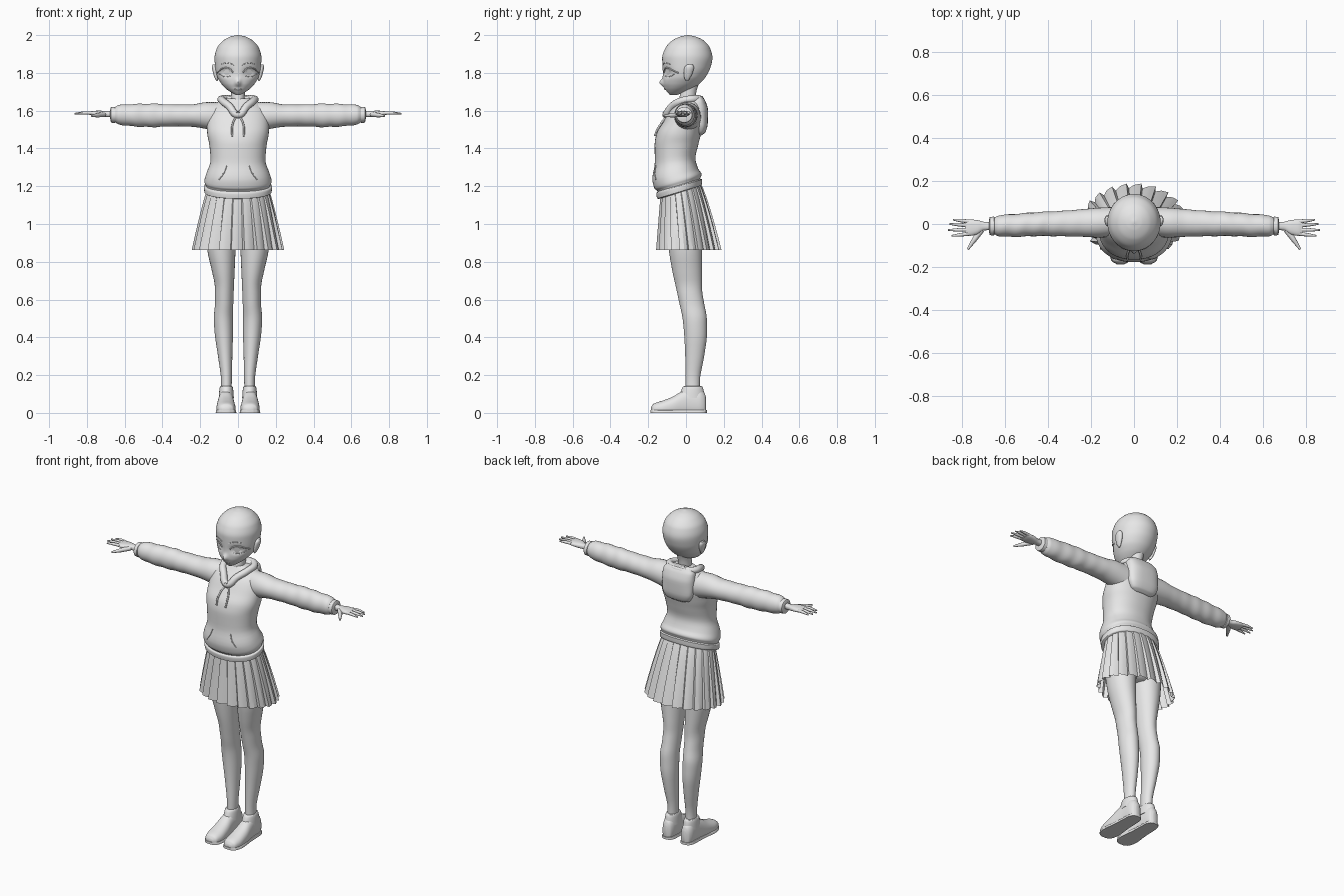
import bpy, bmesh, math
from mathutils import Vector
from mathutils.bvhtree import BVHTree

grey = bpy.data.materials.new("light grey")
grey.diffuse_color = (0.8, 0.8, 0.8, 1)


def finish(name, verts, faces, angle=50, mirror=False):
    me = bpy.data.meshes.new(name)
    me.from_pydata(verts, [], faces)
    bm = bmesh.new()
    bm.from_mesh(me)
    bmesh.ops.recalc_face_normals(bm, faces=bm.faces)
    bm.to_mesh(me)
    bm.free()
    me.polygons.foreach_set("use_smooth", [True] * len(me.polygons))
    me.set_sharp_from_angle(angle=math.radians(angle))
    me.materials.append(grey)
    ob = bpy.data.objects.new(name, me)
    bpy.context.collection.objects.link(ob)
    if mirror:
        mod = ob.modifiers.new("mirror", 'MIRROR')
        mod.use_mirror_merge = False
    return ob


def smooth_rows(rows, steps):
    """Monotone cubic interpolation of the rows along their first value."""
    def slopes(i, c):
        d = [(rows[j + 1][c] - rows[j][c]) / (rows[j + 1][0] - rows[j][0])
             for j in (i - 1, i) if 0 <= j < len(rows) - 1]
        if len(d) == 1:
            return d[0]
        return 0 if d[0] * d[1] <= 0 else 2 * d[0] * d[1] / (d[0] + d[1])
    out = []
    for i in range(len(rows) - 1):
        a, b = rows[i], rows[i + 1]
        h = b[0] - a[0]
        for k in range(steps):
            u = k / steps
            row = [a[0] + h * u]
            for c in range(1, 5):
                row.append((2*u**3 - 3*u*u + 1) * a[c] + (u**3 - 2*u*u + u) * h * slopes(i, c)
                           + (3*u*u - 2*u**3) * b[c] + (u**3 - u*u) * h * slopes(i + 1, c))
            out.append(row)
    return out + [list(rows[-1])]


def loft(name, axis, rows, n=32, steps=4, p=2.0, warp=None, mirror=False, angle=50):
    """Rows are (position, a_min, a_max, b_min, b_max) of rounded sections along an axis."""
    rows = smooth_rows(rows, steps)
    verts = []
    for t, a0, a1, b0, b1 in rows:
        for k in range(n):
            c, s = math.cos(math.tau * k / n), math.sin(math.tau * k / n)
            a = (a0 + a1) / 2 + (a1 - a0) / 2 * math.copysign(abs(c) ** (2 / p), c)
            b = (b0 + b1) / 2 + (b1 - b0) / 2 * math.copysign(abs(s) ** (2 / p), s)
            v = Vector({'z': (a, b, t), 'x': (t, a, b), 'y': (a, t, b)}[axis])
            verts.append(warp(v) if warp else v)
    m = len(rows)
    faces = [(r*n + k, r*n + (k+1) % n, (r+1)*n + (k+1) % n, (r+1)*n + k)
             for r in range(m - 1) for k in range(n)]
    faces += [tuple(range(n)), tuple(range((m-1)*n, m*n))]
    return finish(name, verts, faces, angle, mirror)


def sym(rows):
    return [(z, -w, w, f, b) for z, w, f, b in rows]


def tube(name, pts, radius, closed=False, radii=None):
    cu = bpy.data.curves.new(name, 'CURVE')
    cu.dimensions = '3D'
    cu.bevel_depth = radius
    cu.bevel_resolution = 3
    cu.resolution_u = 6
    cu.use_fill_caps = True
    sp = cu.splines.new('BEZIER')
    sp.bezier_points.add(len(pts) - 1)
    for i, (bp, co) in enumerate(zip(sp.bezier_points, pts)):
        bp.co = co
        bp.handle_left_type = bp.handle_right_type = 'AUTO'
        bp.radius = radii[i] if radii else 1
    sp.use_cyclic_u = closed
    cu.materials.append(grey)
    bpy.context.collection.objects.link(bpy.data.objects.new(name, cu))


def bump(x, z, cx, cz, sx, sz):
    return math.exp(-((x - cx) / sx) ** 2 - ((z - cz) / sz) ** 2)


def on_front(ob, pts, out=0.0):
    """Project (x, z) points onto the front of a mesh."""
    me = ob.data
    tree = BVHTree.FromPolygons([v.co for v in me.vertices], [p.vertices[:] for p in me.polygons])
    res = []
    for x, z in pts:
        hit = tree.ray_cast(Vector((x, -1, z)), Vector((0, 1, 0)))[0]
        if hit:
            res.append((x, hit.y - out, z))
    return res


# Head with eye sockets, nose and lips
def face(v):
    if v.y < -0.02:
        v.y += 0.016 * bump(abs(v.x), v.z, 0.06, 1.80, 0.03, 0.022)
        v.y -= 0.02 * bump(v.x, v.z, 0, 1.748, 0.014, 0.02)
        v.y -= 0.004 * bump(v.x, v.z, 0, 1.715, 0.02, 0.006)
    return v


head = loft("head", 'z', sym([
    (1.683, .012, -.085, -.05), (1.70, .042, -.1, 0), (1.72, .068, -.112, .04),
    (1.745, .09, -.12, .075), (1.78, .11, -.122, .105), (1.83, .121, -.124, .13),
    (1.88, .124, -.126, .14), (1.93, .112, -.11, .128), (1.97, .08, -.075, .095),
    (1.992, .04, -.03, .052), (2.0, .004, .005, .015)]), n=80, steps=6, warp=face)
loft("neck", 'z', sym([(1.58, .045, -.04, .06), (1.66, .036, -.035, .05),
                       (1.70, .036, -.03, .055), (1.75, .04, -.02, .07)]))

# Ears, leaning outwards
loft("ear", 'z', [(1.758, .108, .114, 0, .012), (1.77, .105, .122, -.008, .02),
                  (1.80, .105, .132, -.012, .035), (1.83, .108, .138, -.008, .042),
                  (1.845, .115, .135, .008, .036)], n=20, mirror=True)

# Eyes, lashes, brows and mouth
for s in (1, -1):
    iris = [(s * (.06 + .014 * math.cos(a)), 1.802 + .017 * math.sin(a))
            for a in [math.tau * k / 16 for k in range(16)]]
    finish("iris", on_front(head, iris, .003), [tuple(range(16))])
    for name, pts, r in (
            ("upper_lash", [(.026, 1.803), (.045, 1.822), (.075, 1.826), (.098, 1.812), (.11, 1.80)], .0035),
            ("lower_lash", [(.04, 1.784), (.06, 1.78), (.085, 1.784), (.1, 1.796)], .002),
            ("brow", [(.022, 1.842), (.055, 1.853), (.09, 1.846)], .002)):
        tube(name, on_front(head, [(s * x, z) for x, z in pts], .001), r)
tube("mouth", on_front(head, [(-.02, 1.716), (0, 1.714), (.02, 1.716)]), .0015)


# Sweatshirt body, its hem tilted up towards the back
def tilt(v):
    v.z += (v.y + .035) * .3 * min(1, max(0, (1.4 - v.z) / .18))
    return v


body = loft("sweatshirt", 'z', sym([
    (1.165, .16, -.14, .07), (1.17, .178, -.153, .083), (1.20, .18, -.157, .085),
    (1.206, .171, -.15, .075), (1.228, .178, -.168, .083), (1.27, .168, -.178, .065),
    (1.34, .145, -.165, .05), (1.42, .152, -.166, .065), (1.48, .163, -.155, .08),
    (1.54, .165, -.12, .09), (1.60, .152, -.085, .09), (1.645, .11, -.045, .08),
    (1.665, .06, -.03, .06)]), n=64, p=2.2, warp=tilt)
for s in (1, -1):
    tube("pocket_edge", on_front(body, [(s * .06, 1.31), (s * .075, 1.27), (s * .1, 1.235)]), .003)

# Hood: collar roll round the neck and the bag on the back
right = [(.045, -.075, 1.622), (.082, -.02, 1.652), (.08, .045, 1.662)]
tube("hood_collar", [(0, -.105, 1.578)] + right + [(0, .075, 1.66)]
     + [(-x, y, z) for x, y, z in reversed(right)], .02, closed=True)
loft("hood_bag", 'z', sym([
    (1.468, .05, .05, .08), (1.485, .08, .045, .102), (1.53, .1, .03, .115),
    (1.60, .105, .0, .117), (1.65, .1, .02, .103), (1.678, .075, .045, .085)]), p=2.8)

# Drawstrings
for s in (1, -1):
    pts = [(s * .008, 1.575), (s * .025, 1.54), (s * .032, 1.50), (s * .03, 1.465)]
    tube("drawstring", [(s * .006, -.12, 1.595)] + on_front(body, pts, .008), .005)


# Sleeves with soft folds, and cuffs
def folds(v):
    k = 1 + .025 * math.sin(v.x * 75 + v.y * 30) * min(1, max(0, (v.x - .2) * 4))
    return Vector((v.x, v.y * k, 1.577 + (v.z - 1.577) * k))


loft("sleeve", 'x', [
    (.08, -.055, .08, 1.485, 1.645), (.16, -.063, .076, 1.502, 1.645),
    (.25, -.059, .068, 1.515, 1.633), (.35, -.057, .06, 1.517, 1.633),
    (.45, -.056, .055, 1.513, 1.637), (.55, -.06, .047, 1.517, 1.635),
    (.63, -.056, .04, 1.527, 1.63), (.655, -.046, .028, 1.54, 1.618)],
    n=28, steps=8, warp=folds, mirror=True)
loft("cuff", 'x', [(.648, -.04, .02, 1.545, 1.61), (.652, -.053, .034, 1.535, 1.62),
                   (.672, -.052, .033, 1.537, 1.619), (.677, -.032, .012, 1.558, 1.603)],
     n=28, mirror=True)

# Hands and fingers
loft("palm", 'x', [(.66, -.028, .008, 1.565, 1.60), (.70, -.03, .01, 1.566, 1.597),
                   (.73, -.048, .018, 1.568, 1.60), (.765, -.055, .021, 1.572, 1.599),
                   (.787, -.05, .016, 1.578, 1.594)], n=24, p=2.4, mirror=True)
for s in (1, -1):
    for y0, y1, x1 in ((.012, .02, .843), (-.007, .0, .86), (-.027, -.028, .866), (-.046, -.055, .85)):
        tube("finger", [(s * .77, y0, 1.587), (s * (.77 + x1) / 2, (y0 + y1) / 2, 1.588), (s * x1, y1, 1.584)],
             .0088, radii=[1, .95, .45])
    tube("thumb", [(s * .71, -.028, 1.58), (s * .742, -.07, 1.576), (s * .775, -.118, 1.572)],
         .012, radii=[1.1, 1, .45])

# Pleated skirt, open below
pleats, levels = 22, 8
n = pleats * 4
verts = []
for r in range(levels + 1):
    u = r / levels
    flare = u ** .85
    w, f, b = .155 + .08 * flare, -.132 - .018 * flare, .07 + .11 * flare
    for k in range(n):
        a = math.tau * (k + .5 * (k % 4 == 3)) / n
        d = (.010, .006, .002, -.012)[k % 4] * (.15 + .85 * u)
        x = (w + d) * math.cos(a)
        y = (f + b) / 2 + ((b - f) / 2 + d) * math.sin(a)
        verts.append((x, y, (1.2 + (y + .035) * .3) * (1 - u) + .862 * u))
finish("skirt", verts, [(r*n + k, r*n + (k+1) % n, (r+1)*n + (k+1) % n, (r+1)*n + k)
                        for r in range(levels) for k in range(n)], angle=25)

# Hips and legs
loft("hips", 'z', sym([(.93, .06, -.05, .06), (.97, .14, -.095, .09), (1.05, .165, -.11, .095),
                       (1.15, .15, -.12, .075)]))
loft("leg", 'z', [
    (.09, .035, .09, -.002, .073), (.16, .033, .089, -.002, .073), (.3, .03, .106, -.004, .096),
    (.42, .027, .123, -.01, .111), (.5, .027, .128, -.018, .11), (.58, .025, .122, -.035, .096),
    (.66, .022, .122, -.052, .085), (.75, .018, .138, -.072, .085), (.86, .013, .162, -.09, .085),
    (.98, .006, .173, -.1, .085), (1.08, .004, .165, -.1, .08)], mirror=True)


# Shoes: upper, ankle collar and sole
def clamp(top):
    return lambda v: Vector((v.x, v.y, min(top, max(0, v.z))))


loft("shoe", 'y', [
    (-.185, .045, .08, .005, .03), (-.172, .024, .102, -.01, .048), (-.12, .013, .114, -.02, .066),
    (-.07, .016, .112, -.02, .086), (-.02, .022, .106, -.02, .115), (.02, .024, .102, -.02, .13),
    (.07, .027, .1, -.02, .128), (.098, .035, .09, -.015, .105), (.107, .05, .075, .005, .08)],
    p=2.3, warp=clamp(1), mirror=True)
loft("shoe_collar", 'z', [(.08, .022, .102, -.04, .1), (.12, .025, .099, -.025, .093),
                          (.14, .029, .095, -.014, .086), (.142, .034, .09, -.006, .078)], mirror=True)
loft("sole", 'y', [
    (-.188, .045, .08, -.03, .03), (-.172, .02, .105, -.04, .04), (-.12, .009, .118, -.04, .04),
    (-.03, .018, .109, -.04, .04), (.07, .022, .104, -.04, .04), (.1, .032, .093, -.04, .04),
    (.11, .05, .075, -.03, .03)], p=2.6, warp=clamp(.014), mirror=True)
